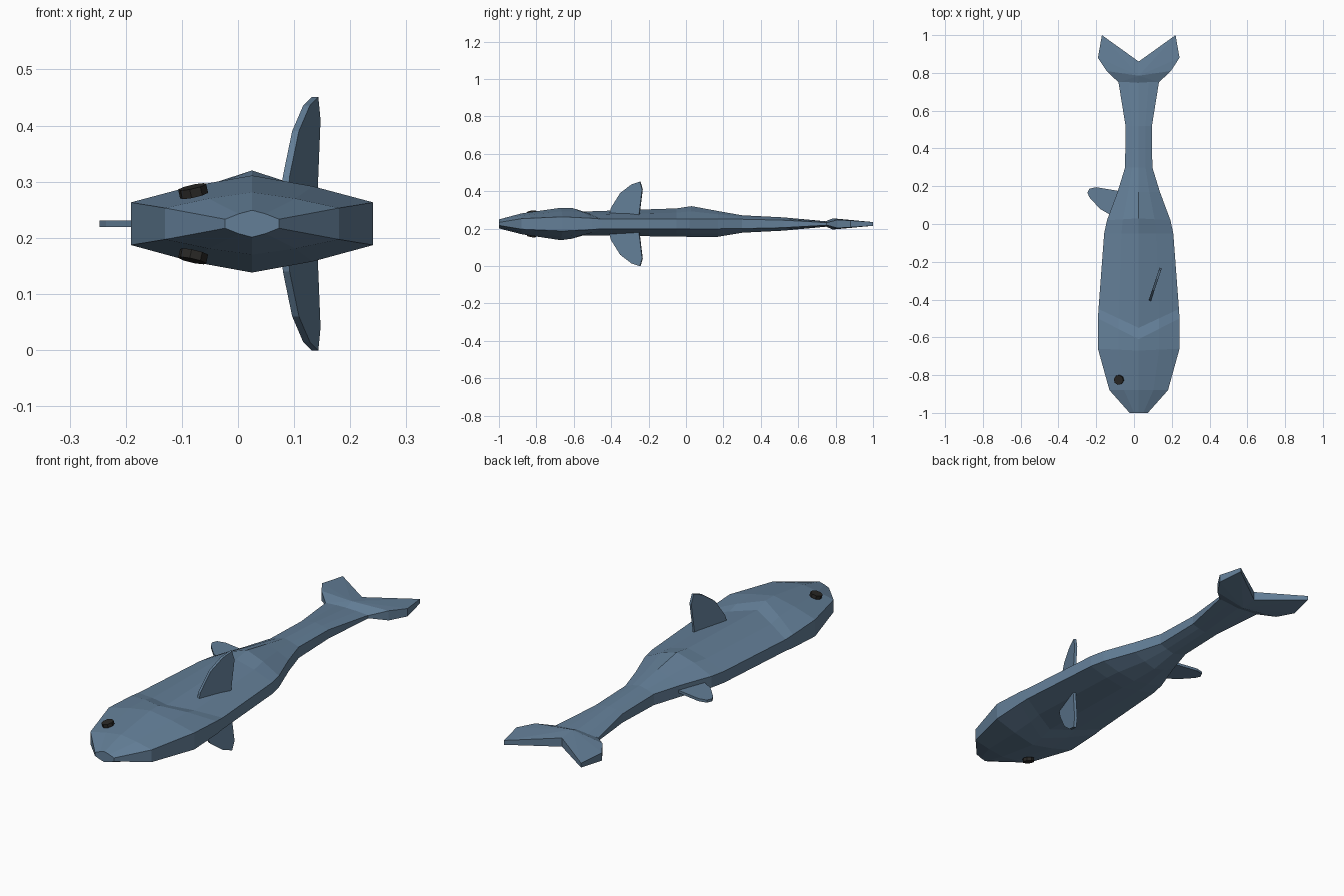
import bpy, bmesh, math
from mathutils import Vector

if "Cube" in bpy.data.objects:
    bpy.data.objects.remove(bpy.data.objects["Cube"])

CX, CZ = 0.025, 0.225  # centre line of the body


def material(name, colour):
    m = bpy.data.materials.new(name)
    m.use_nodes = True
    m.diffuse_color = (*colour, 1)
    bsdf = m.node_tree.nodes["Principled BSDF"]
    bsdf.inputs["Base Color"].default_value = (*colour, 1)
    bsdf.inputs["Roughness"].default_value = 0.8
    return m


blue = material("slate blue", (0.125, 0.21, 0.31))
black = material("charcoal", (0.022, 0.021, 0.019))


def finish(name, bm, mat):
    bmesh.ops.recalc_face_normals(bm, faces=bm.faces)
    mesh = bpy.data.meshes.new(name)
    bm.to_mesh(mesh)
    bm.free()
    mesh.materials.append(mat)
    obj = bpy.data.objects.new(name, mesh)
    bpy.context.collection.objects.link(obj)
    return obj


def plate(name, outline, offset, mat):
    """Thin slab: outline points shifted both ways by offset."""
    bm = bmesh.new()
    a = [bm.verts.new(Vector(p) + offset) for p in outline]
    b = [bm.verts.new(Vector(p) - offset) for p in outline]
    bm.faces.new(a)
    bm.faces.new(b[::-1])
    for i in range(len(a)):
        j = (i + 1) % len(a)
        bm.faces.new((a[i], b[i], b[j], a[j]))
    return finish(name, bm, mat)


# Body: rings of (y at centre, y at sides, half width, side half height, top, bottom)
rings = [
    (-1.00, -1.00, 0.048, 0.008, 0.249, 0.201),
    (-0.88, -0.88, 0.155, 0.028, 0.281, 0.170),
    (-0.67, -0.66, 0.216, 0.038, 0.311, 0.138),
    (-0.61, -0.50, 0.216, 0.030, 0.311, 0.146),
    (-0.55, -0.45, 0.213, 0.026, 0.291, 0.164),
    (-0.05, -0.05, 0.183, 0.026, 0.308, 0.157),
    (0.03, 0.02, 0.168, 0.026, 0.320, 0.156),
    (0.17, 0.17, 0.112, 0.026, 0.294, 0.156),
    (0.30, 0.30, 0.072, 0.025, 0.271, 0.178),
    (0.52, 0.52, 0.070, 0.020, 0.260, 0.189),
    (0.76, 0.75, 0.107, 0.007, 0.238, 0.211),
]
bm = bmesh.new()
loops = []
for yc, ys, w, h, top, bot in rings:
    ym = (yc + ys) / 2
    mt = h + 0.6 * (top - CZ - h)
    mb = h + 0.6 * (CZ - bot - h)
    pts = [(-w, ys, h), (-w / 2, ym, mt), (0, yc, top - CZ), (w / 2, ym, mt), (w, ys, h),
           (w, ys, -h), (w / 2, ym, -mb), (0, yc, bot - CZ), (-w / 2, ym, -mb), (-w, ys, -h)]
    loops.append([bm.verts.new((CX + x, y, CZ + z)) for x, y, z in pts])
for p, q in zip(loops, loops[1:]):
    for i in range(len(p)):
        j = (i + 1) % len(p)
        bm.faces.new((p[i], p[j], q[j], q[i]))
bm.faces.new(loops[0])
bm.faces.new(loops[-1][::-1])
finish("body", bm, blue)

# Forked tail fin: each lobe is a fan around a thick root, (x, y, half height)
lobe = [(0, 0.745, 0.013), (0.107, 0.75, 0.006), (0.17, 0.81, 0.022),
        (0.216, 0.88, 0.018), (0.195, 1.0, 0.010), (0, 0.86, 0.020)]
for side, name in ((-1, "tail_lobe_right"), (1, "tail_lobe_left")):
    bm = bmesh.new()
    rims = []
    for s in (1, -1):
        root = bm.verts.new((CX, 0.785, CZ + s * 0.030))
        rim = [bm.verts.new((CX + side * x, y, CZ + s * h)) for x, y, h in lobe]
        for a, b in zip(rim, rim[1:]):
            bm.faces.new((root, a, b))
        rims.append(rim)
    for i in range(len(lobe) - 1):
        bm.faces.new((rims[0][i], rims[0][i + 1], rims[1][i + 1], rims[1][i]))
    finish(name, bm, blue)

# Side fins, standing up and down from the body
fin = [(-0.41, 0.045), (-0.40, 0.085), (-0.35, 0.165), (-0.29, 0.211),
       (-0.245, 0.226), (-0.233, 0.185), (-0.25, 0.045)]
for s, name in ((1, "side_fin_upper"), (-1, "side_fin_lower")):
    outline = [(0.086 + (y + 0.4) * 0.33, y, CZ + s * z) for y, z in fin]
    plate(name, outline, Vector((0.006, -0.002, 0)), blue)

# Small rear fin on the right edge
rear = [(-0.05, 0.17), (-0.20, 0.195), (-0.236, 0.187), (-0.247, 0.165),
        (-0.235, 0.14), (-0.18, 0.08), (-0.12, 0.045), (-0.05, 0.06)]
plate("rear_fin", [(x, y, CZ) for x, y in rear], Vector((0, 0, 0.006)), blue)

# Eyes, one on each face of the head
for s, name in ((1, "eye_upper"), (-1, "eye_lower")):
    bm = bmesh.new()
    bmesh.ops.create_cone(bm, cap_ends=True, segments=8, radius1=0.026,
                          radius2=0.026, depth=0.016)
    eye = finish(name, bm, black)
    eye.location = (-0.08, -0.825, CZ + s * 0.058)
    normal = Vector((-0.22, -0.15, s))
    eye.rotation_euler = normal.to_track_quat('Z', 'Y').to_euler()
